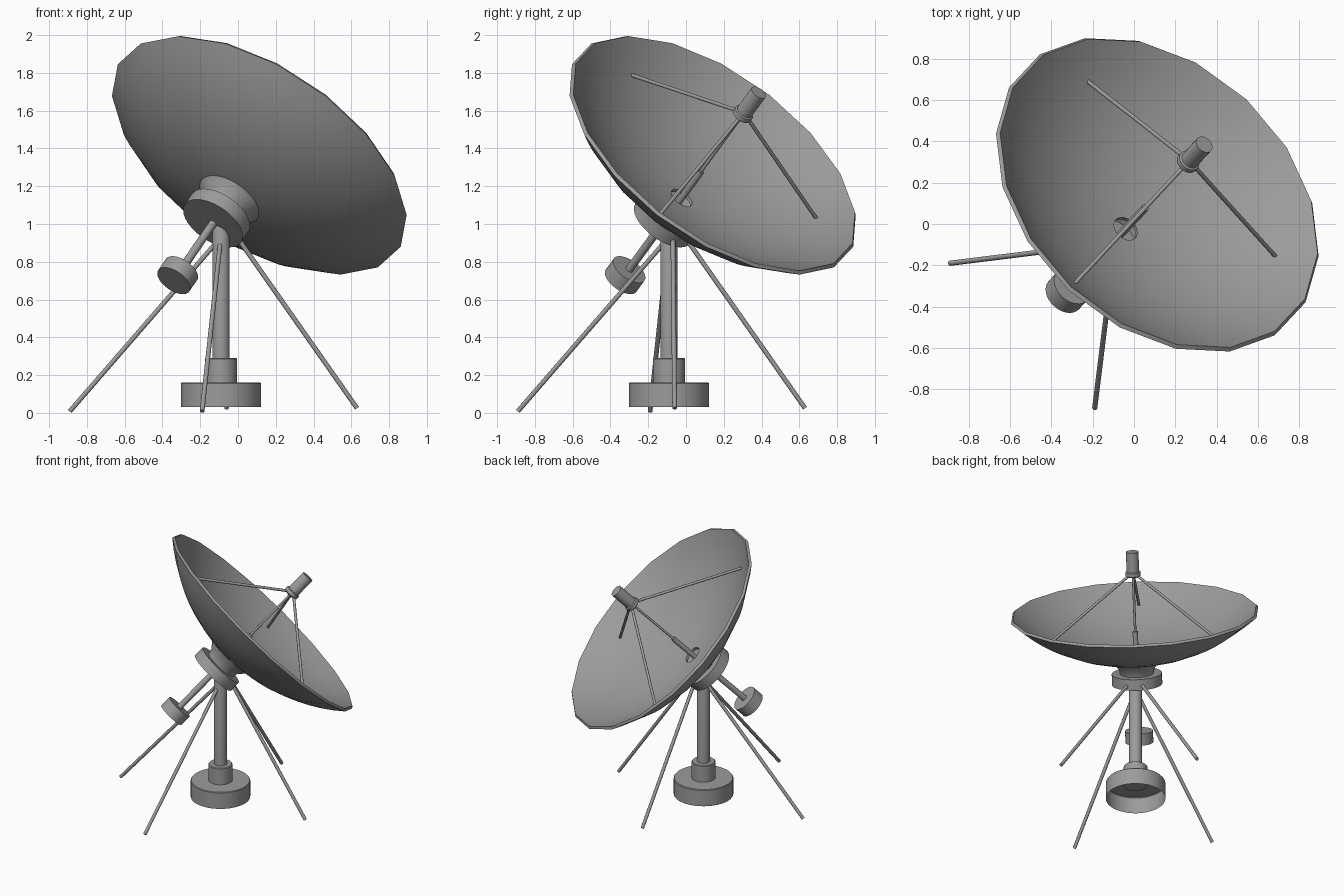
import bpy, bmesh, math
from mathutils import Matrix, Vector

if "Cube" in bpy.data.objects:
    bpy.data.objects.remove(bpy.data.objects["Cube"])

grey = bpy.data.materials.new("painted_grey_metal")
grey.use_nodes = True
colour = (0.33, 0.33, 0.33, 1)
grey.diffuse_color = colour
grey.node_tree.nodes["Principled BSDF"].inputs["Base Color"].default_value = colour


def lathe(name, profile, frame, sides=32, caps=(True, True), loop=False):
    """Turn (radius, height) points around the frame's z axis."""
    bm = bmesh.new()
    turns = [math.pi / 2 + math.tau * i / sides for i in range(sides)]
    rings = [[bm.verts.new((r * math.cos(t), r * math.sin(t), h)) for t in turns]
             for r, h in profile]
    pairs = list(zip(rings, rings[1:]))
    if loop:
        pairs.append((rings[-1], rings[0]))
    for low, high in pairs:
        for i in range(sides):
            j = (i + 1) % sides
            bm.faces.new((low[i], low[j], high[j], high[i]))
    if not loop:
        if caps[0]:
            bm.faces.new(rings[0][::-1])
        if caps[1]:
            bm.faces.new(rings[-1])
    bmesh.ops.recalc_face_normals(bm, faces=bm.faces)
    mesh = bpy.data.meshes.new(name)
    bm.to_mesh(mesh)
    bm.free()
    mesh.materials.append(grey)
    obj = bpy.data.objects.new(name, mesh)
    obj.matrix_world = frame
    bpy.context.collection.objects.link(obj)
    bpy.ops.object.select_all(action="DESELECT")
    obj.select_set(True)
    bpy.context.view_layer.objects.active = obj
    bpy.ops.object.shade_smooth_by_angle(angle=math.radians(32))
    return obj


def rod(name, start, end, radius, sides=12):
    """Straight round bar between two points."""
    start, end = Vector(start), Vector(end)
    span = end - start
    turn = span.to_track_quat("Z", "Y").to_matrix().to_4x4()
    return lathe(name, [(radius, 0), (radius, span.length)],
                 Matrix.Translation(start) @ turn, sides)


# Tilted frame: origin at the rim centre, z along the dish axis
azimuth, tilt = math.radians(47), math.radians(45)
aim = Vector((math.cos(azimuth) * math.cos(tilt),
              math.sin(azimuth) * math.cos(tilt), math.sin(tilt)))
side = Vector((-math.sin(azimuth), math.cos(azimuth), 0))
# side x up must equal the axis, so up = axis x side
up = aim.cross(side)
dish_frame = Matrix((side, up, aim)).transposed().to_4x4()
dish_frame.translation = (0.123, 0.152, 1.378)
if up.z < 0:
    dish_frame = dish_frame @ Matrix.Rotation(math.pi, 4, "Z")

# Dish shell: spherical bowl with a centre hole
bowl, thick, centre = 1.32, 0.021, 0.98
rim_angle, hole_angle = math.asin(0.878 / bowl), math.asin(0.065 / bowl)
steps = 10
angles = [hole_angle + (rim_angle - hole_angle) * i / steps for i in range(steps + 1)]


def arc(radius, spread):
    return [(radius * math.sin(a), centre - radius * math.cos(a)) for a in spread]


lathe("dish", arc(bowl, angles) + arc(bowl + thick, reversed(angles)),
      dish_frame, 18, loop=True)

# Mount behind the dish
lathe("dish_collar", [(0.12, -0.45), (0.13, -0.41), (0.18, -0.352)], dish_frame,
      caps=(False, False))
lathe("hub_disc", [(0.18, -0.53), (0.18, -0.45)], dish_frame)
lathe("counterweight_rod", [(0.022, -0.9), (0.022, -0.52)], dish_frame, 16)
lathe("counterweight", [(0.1, -0.96), (0.1, -0.875)], dish_frame)

# Feed on the dish axis
lathe("waveguide", [(0.019, -0.46), (0.019, -0.14)], dish_frame, 16)
lathe("feed_rod", [(0.009, -0.15), (0.009, 0.28)], dish_frame, 12)
lathe("feed_horn", [(0.04, 0.265), (0.055, 0.275), (0.055, 0.3), (0.045, 0.305),
                    (0.045, 0.45)], dish_frame, 24)
for i in range(3):
    t = math.pi / 2 + math.tau * i / 3
    out = Vector((math.cos(t), math.sin(t), 0))
    rod(f"feed_strut_{i + 1}", dish_frame @ (out * 0.03 + Vector((0, 0, 0.28))),
        dish_frame @ (out * 0.715 + Vector((0, 0, -0.135))), 0.01)

# Pedestal: hollow base, collar and pole
post = Matrix.Translation((-0.09, -0.09, 0))
lathe("base", [(0.213, 0.03), (0.213, 0.155), (0.209, 0.16)], post, 40, caps=(False, True))
lathe("pole_collar", [(0.085, 0.14), (0.085, 0.285), (0.08, 0.29)], post)
lathe("pole", [(0.046, 0.2), (0.046, 0.97), (0.035, 1.01), (0.015, 1.03)], post, 24)

# Four splayed legs, in pairs mirrored across the diagonal
for number, (top, foot) in enumerate([
        ((-0.125, -0.095, 0.89), (-0.89, -0.19, 0.009)),
        ((-0.04, -0.07, 0.98), (0.63, -0.06, 0.025))]):
    for label, order in (("a", (0, 1, 2)), ("b", (1, 0, 2))):
        rod(f"leg_{number + 1}{label}", [top[k] for k in order],
            [foot[k] for k in order], 0.0125)
